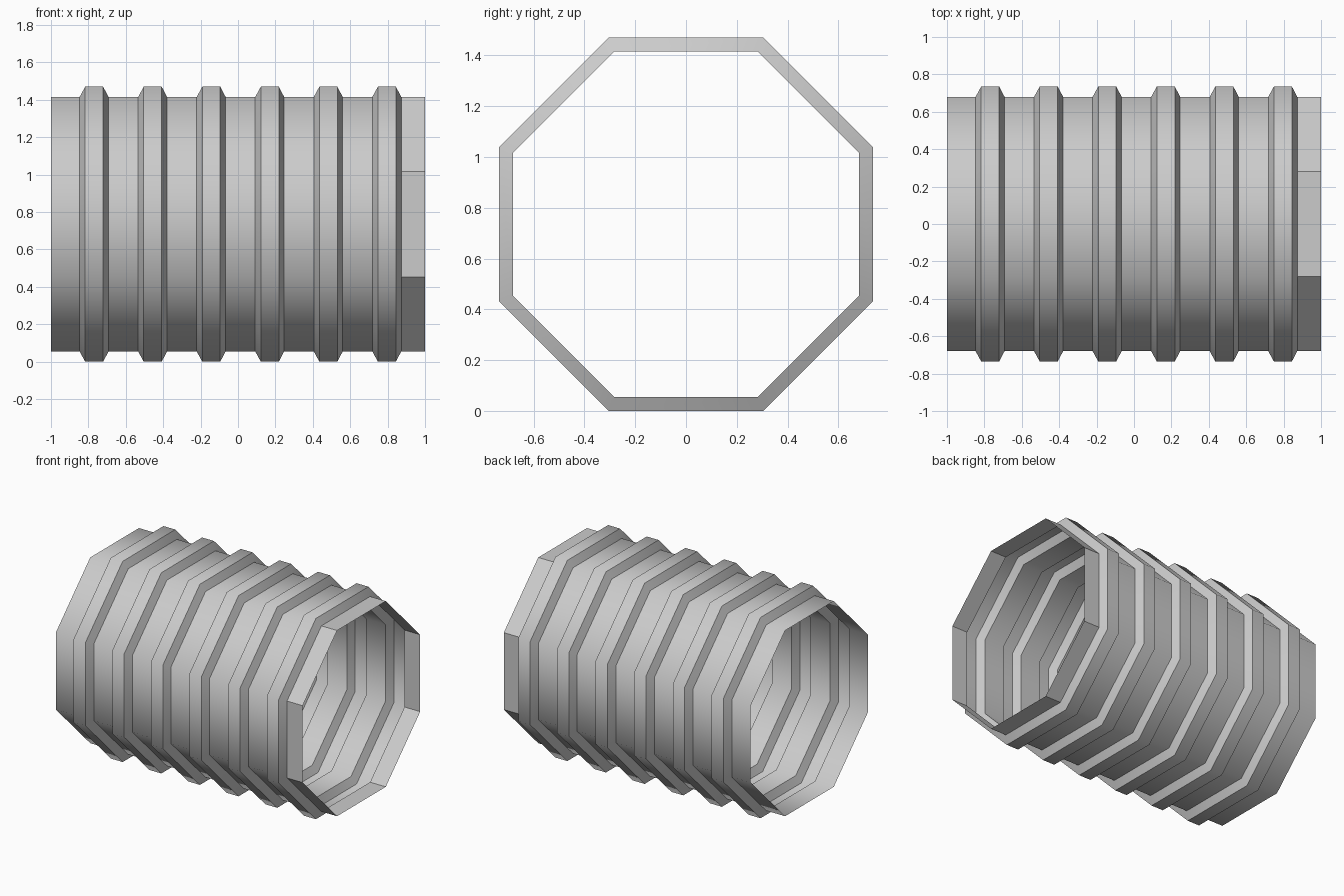
import bpy, bmesh
from math import pi, cos, sin

if "Cube" in bpy.data.objects:
    bpy.data.objects.remove(bpy.data.objects["Cube"])

SIDES, VALLEY, RIDGE, PITCH, COUNT = 8, 0.68, 0.735, 0.313, 6

# Lengthwise profile: (x, apothem), one ridge per repeat
profile = [(-1.0, VALLEY)]
for i in range(COUNT):
    x = -1.0 + i * PITCH
    profile += [(x + 0.153, VALLEY), (x + 0.183, RIDGE),
                (x + 0.279, RIDGE), (x + 0.308, VALLEY)]
profile.append((1.0, VALLEY))

# Open octagonal tube skinned through the profile rings
bm = bmesh.new()
rings = []
for x, apothem in profile:
    r = apothem / cos(pi / SIDES)
    angles = [2 * pi * (k + 0.5) / SIDES for k in range(SIDES)]
    rings.append([bm.verts.new((x, r * cos(a), RIDGE + r * sin(a))) for a in angles])
last = len(rings) - 2
flat_collar = []
for i, (a, b) in enumerate(zip(rings, rings[1:])):
    for k in range(SIDES):
        n = (k + 1) % SIDES
        f = bm.faces.new((a[k], a[n], b[n], b[k]))
        if i == last:
            flat_collar.append(f)
bm.normal_update()
# Surface faces outward
f0 = next(iter(bm.faces))
c = f0.calc_center_median()
if f0.normal.y * c.y + f0.normal.z * (c.z - RIDGE) < 0:
    bmesh.ops.reverse_faces(bm, faces=bm.faces[:])
bm.faces.index_update()
flat_ids = [f.index for f in flat_collar]

mesh = bpy.data.meshes.new("corrugated_pipe")
bm.to_mesh(mesh)
bm.free()
pipe = bpy.data.objects.new("corrugated_pipe", mesh)
bpy.context.collection.objects.link(pipe)

# Smooth around the tube, sharp at ridges, flat end collar
bpy.context.view_layer.objects.active = pipe
pipe.select_set(True)
bpy.ops.object.shade_smooth_by_angle(angle=50 * pi / 180)
for i in flat_ids:
    mesh.polygons[i].use_smooth = False
